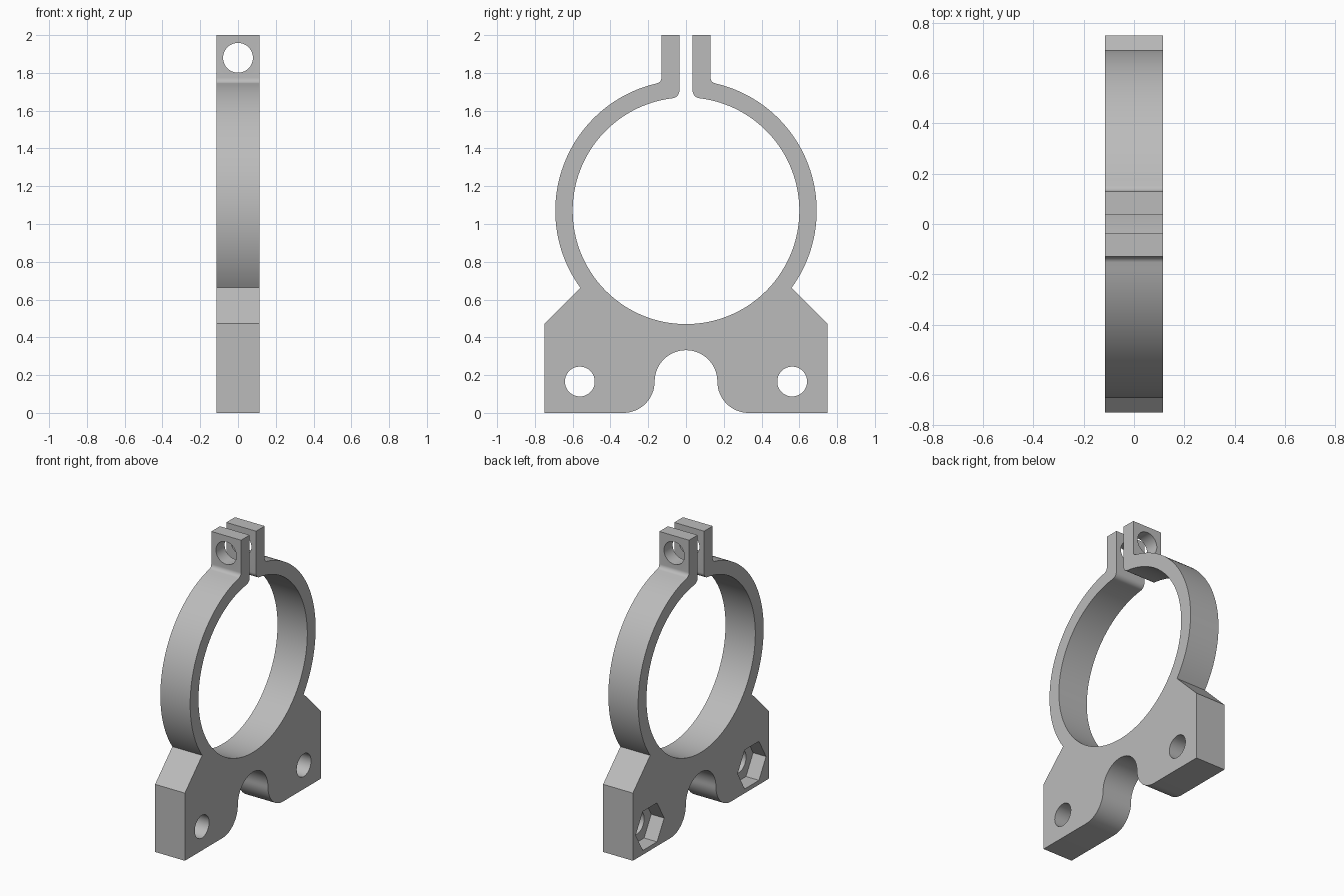
import bpy, bmesh
from math import sin, cos, pi, atan2, sqrt, radians
from mathutils import Matrix

cube = bpy.data.objects.get("Cube")
if cube:
    bpy.data.objects.remove(cube, do_unlink=True)

HALF_T = 0.115             # half thickness along x
CZ, R_IN, R_OUT = 1.07, 0.6, 0.692
GAP, TAB = 0.035, 0.13     # inner and outer faces of the clamp tabs
NOTCH = 0.166              # notch and foot fillet radius
HOLE_R, BOLT_Y = 0.079, 0.562


def arc(cy, cz, r, a0, a1, n):
    return [(cy + r * cos(a0 + (a1 - a0) * i / n),
             cz + r * sin(a0 + (a1 - a0) * i / n)) for i in range(n + 1)]


def half_profile():
    """Outline of the +y half, from the notch crown round to the ring bottom."""
    pts = arc(0, NOTCH, NOTCH, pi / 2, 0, 16)
    pts += arc(2 * NOTCH, NOTCH, NOTCH, pi, 1.5 * pi, 16)[1:]
    # foot block with sloped shoulder
    pts += [(0.75, 0), (0.75, 0.472)]
    # outer ring, blended into the tab
    f = 0.03
    fy = TAB + f
    fz = sqrt((R_OUT + f) ** 2 - fy ** 2)
    top = atan2(fz, fy)
    start = atan2(0.662 - CZ, 0.56)
    pts += arc(0, CZ, R_OUT, start, top, 48)
    pts += arc(fy, CZ + fz, f, top + pi, pi, 8)[1:]
    pts += [(TAB, 2), (GAP, 2)]
    # rounded inner corner and bore
    f = 0.04
    fy = GAP + f
    fz = sqrt((R_IN + f) ** 2 - fy ** 2)
    top = atan2(fz, fy)
    pts += arc(fy, CZ + fz, f, pi, top + pi, 8)
    pts += arc(0, CZ, R_IN, top, -pi / 2, 64)[1:]
    return pts


def new_object(name, bm):
    bmesh.ops.recalc_face_normals(bm, faces=bm.faces[:])
    mesh = bpy.data.meshes.new(name)
    bm.to_mesh(mesh)
    bm.free()
    obj = bpy.data.objects.new(name, mesh)
    bpy.context.collection.objects.link(obj)
    return obj


def cutter(name, sides, radius, depth, axis, location):
    """Prism along x or y; a prism corner points along y when axis is x."""
    bm = bmesh.new()
    turn = Matrix.Rotation(pi / 2, 4, 'Y' if axis == 'x' else 'X')
    spin = Matrix.Rotation(pi / 2, 4, 'Z')
    bmesh.ops.create_cone(bm, cap_ends=True, segments=sides, radius1=radius,
                          radius2=radius, depth=depth,
                          matrix=Matrix.Translation(location) @ turn)
    if sides == 6:
        # orient the prism so that a corner lies on the y axis
        bm.verts.ensure_lookup_table()
        c = Matrix.Translation(location)
        v = min(bm.verts, key=lambda p: -p.co.y)
        a = atan2(v.co.z - location[2], v.co.y - location[1])
        bm.transform(c @ Matrix.Rotation(-a, 4, 'X') @ c.inverted())
    obj = new_object(name, bm)
    obj.hide_render = True
    return obj


# Bracket body: closed outline extruded through the thickness
half = half_profile()
outline = half + [(-y, z) for y, z in reversed(half)]
clean = []
for p in outline:
    if not clean or abs(p[0] - clean[-1][0]) + abs(p[1] - clean[-1][1]) > 1e-5:
        clean.append(p)
if abs(clean[0][0] - clean[-1][0]) + abs(clean[0][1] - clean[-1][1]) < 1e-5:
    clean.pop()
bm = bmesh.new()
face = bm.faces.new([bm.verts.new((-HALF_T, y, z)) for y, z in clean])
ext = bmesh.ops.extrude_face_region(bm, geom=[face], use_keep_orig=True)
bmesh.ops.translate(bm, vec=(2 * HALF_T, 0, 0),
                    verts=[g for g in ext["geom"] if isinstance(g, bmesh.types.BMVert)])
bracket = new_object("clamp_bracket", bm)

# Bolt holes, hexagonal nut pockets on the -x side, and the clamp screw hole
cutters = [cutter("screw_hole", 40, HOLE_R, 0.6, 'y', (0, 0, 1.88))]
POCKET = 0.1
for side in (-1, 1):
    y = side * BOLT_Y
    cutters.append(cutter("bolt_hole", 40, HOLE_R, 0.6, 'x', (0, y, NOTCH)))
    cutters.append(cutter("nut_pocket", 6, 0.157, 2 * POCKET, 'x', (-HALF_T, y, NOTCH)))

bpy.context.view_layer.objects.active = bracket
bracket.select_set(True)
for c in cutters:
    mod = bracket.modifiers.new(c.name, 'BOOLEAN')
    mod.operation = 'DIFFERENCE'
    mod.solver = 'EXACT'
    mod.object = c
    bpy.ops.object.modifier_apply(modifier=mod.name)
for c in cutters:
    bpy.data.objects.remove(c, do_unlink=True)

# Plain grey finish
grey = bpy.data.materials.new("grey")
grey.use_nodes = True
colour = (0.5, 0.5, 0.5, 1)
grey.diffuse_color = colour
grey.node_tree.nodes["Principled BSDF"].inputs["Base Color"].default_value = colour
bracket.data.materials.clear()
bracket.data.materials.append(grey)
bpy.ops.object.shade_smooth_by_angle(angle=radians(30))
